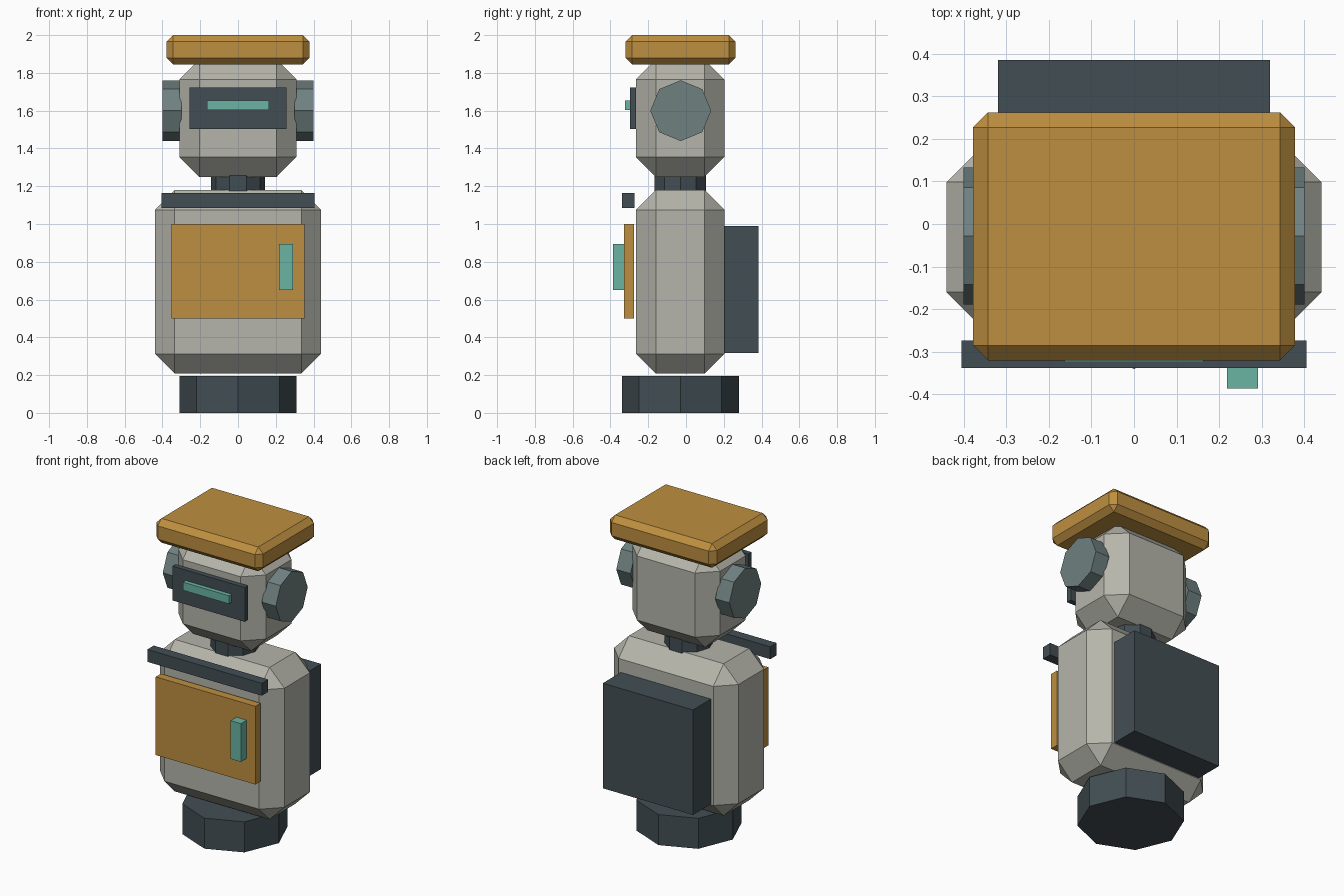
import bpy, bmesh, math
from mathutils import Matrix

cube = bpy.data.objects.get("Cube")
if cube:
    bpy.data.objects.remove(cube, do_unlink=True)


def material(name, rgb):
    """Flat material from 0-255 display values, converted to linear."""
    lin = [((c / 255 + 0.055) / 1.055) ** 2.4 for c in rgb] + [1.0]
    m = bpy.data.materials.new(name)
    m.use_nodes = True
    m.diffuse_color = lin
    m.node_tree.nodes["Principled BSDF"].inputs["Base Color"].default_value = lin
    return m


SHELL = material("warm grey shell", (181, 181, 171))
OCHRE = material("ochre", (190, 143, 64))
DARK = material("dark slate", (66, 78, 84))
STEEL = material("blue grey", (111, 128, 128))
TEAL = material("teal", (106, 181, 164))

MID_Y = -0.03  # depth of the main axis


def finish(name, bm, mat):
    bmesh.ops.recalc_face_normals(bm, faces=bm.faces)
    mesh = bpy.data.meshes.new(name)
    bm.to_mesh(mesh)
    bm.free()
    mesh.materials.append(mat)
    obj = bpy.data.objects.new(name, mesh)
    bpy.context.collection.objects.link(obj)
    return obj


def box(name, mat, x, y, z, chamfer=0):
    """Box between (min, max) pairs, optionally with chamfered edges."""
    bm = bmesh.new()
    spans = (x, y, z)
    size = [b - a for a, b in spans]
    centre = [(a + b) / 2 for a, b in spans]
    bmesh.ops.create_cube(
        bm, size=1, matrix=Matrix.Translation(centre) @ Matrix.Diagonal((*size, 1)))
    if chamfer:
        bmesh.ops.bevel(bm, geom=bm.edges[:], offset=chamfer, segments=1,
                        affect='EDGES', profile=0.5)
    return finish(name, bm, mat)


def prism(name, mat, sides, radius, depth, centre, axis="Z"):
    """Regular prism with one corner on the +x side (or on top, along X)."""
    bm = bmesh.new()
    ends = []
    for h in (-depth / 2, depth / 2):
        ring = []
        for i in range(sides):
            a = math.tau * i / sides
            u, v = radius * math.cos(a), radius * math.sin(a)
            co = (u, v, h) if axis == "Z" else (h, v, u)
            ring.append(bm.verts.new([p + q for p, q in zip(co, centre)]))
        bm.faces.new(ring)
        ends.append(ring)
    low, high = ends
    for i in range(sides):
        j = (i + 1) % sides
        bm.faces.new((low[i], low[j], high[j], high[i]))
    return finish(name, bm, mat)


def half(w):
    return (-w, w)


# Base, torso and neck
prism("base", DARK, 8, 0.31, 0.195, (0, MID_Y, 0.0975))
box("torso", SHELL, half(0.44), (-0.265, 0.203), (0.208, 1.18), 0.105)
prism("neck", DARK, 10, 0.143, 0.16, (0, MID_Y, 1.2))

# Chest and back fittings
box("chest_panel", OCHRE, half(0.353), (-0.328, -0.275), (0.5, 1.0))
box("chest_handle", TEAL, (0.218, 0.291), (-0.386, -0.328), (0.65, 0.895))
box("collar_bar", DARK, half(0.405), (-0.338, -0.273), (1.086, 1.165))
box("backpack", DARK, half(0.319), (0.2, 0.385), (0.318, 0.99))

# Head with visor, side discs and cap
box("head", SHELL, half(0.31), (-0.265, 0.203), (1.25, 1.87), 0.105)
box("visor", DARK, half(0.257), (-0.297, -0.264), (1.503, 1.722))
box("visor_slit", TEAL, half(0.163), (-0.324, -0.296), (1.603, 1.655))
for side, sx in (("left", 1), ("right", -1)):
    prism(side + "_ear", STEEL, 8, 0.161, 0.1, (sx * 0.35, MID_Y + 0.002, 1.6), "X")
box("cap", OCHRE, half(0.378), (-0.32, 0.262), (1.845, 2.0), 0.035)
